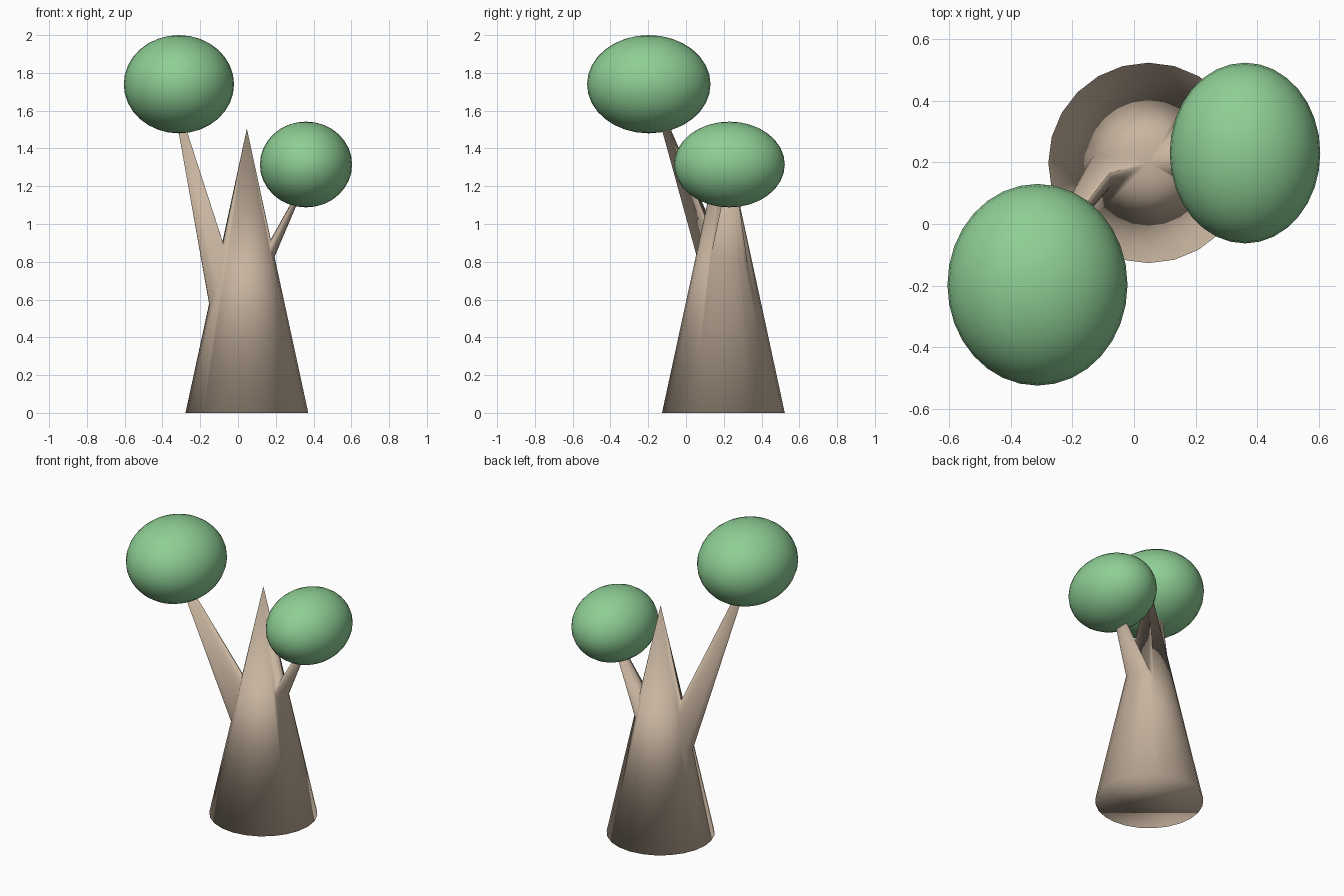
import bpy, bmesh, math
from mathutils import Vector

if "Cube" in bpy.data.objects:
    bpy.data.objects.remove(bpy.data.objects["Cube"])

def material(name, rgb):
    m = bpy.data.materials.new(name)
    m.diffuse_color = (*rgb, 1)
    m.use_nodes = True
    m.node_tree.nodes["Principled BSDF"].inputs["Base Color"].default_value = m.diffuse_color
    return m

bark = material("bark", (0.58, 0.46, 0.35))
green = material("leaf_green", (0.27, 0.62, 0.30))

def leaning_cone(name, base, apex, ra, rb, turn=0, sides=24):
    """Closed cone with an oval, horizontal base and an offset tip."""
    bm = bmesh.new()
    c, s = math.cos(turn), math.sin(turn)
    ring = []
    for i in range(sides):
        a = 2 * math.pi * i / sides
        u, v = ra * math.cos(a), rb * math.sin(a)
        ring.append(bm.verts.new(Vector(base) + Vector((u * c - v * s, u * s + v * c, 0))))
    tip = bm.verts.new(apex)
    bm.faces.new(ring[::-1])
    for i in range(sides):
        bm.faces.new((ring[i], ring[(i + 1) % sides], tip))
    for f in bm.faces:
        f.smooth = True
    me = bpy.data.meshes.new(name)
    bm.to_mesh(me)
    bm.free()
    me.materials.append(bark)
    ob = bpy.data.objects.new(name, me)
    bpy.context.collection.objects.link(ob)
    return ob

# trunk with two branches fused into it
trunk = leaning_cone("trunk", (0.047, 0.198, 0), (0.047, 0.198, 1.505), 0.325, 0.325)
branches = [
    leaning_cone("left_branch", (-0.032, 0.267, 0.45), (-0.37, -0.21, 1.80),
                 0.13, 0.065, math.radians(49)),
    leaning_cone("right_branch", (0.047, 0.217, 0.60), (0.425, 0.245, 1.37),
                 0.135, 0.05, math.radians(90)),
]
bpy.context.view_layer.objects.active = trunk
for b in branches:
    mod = trunk.modifiers.new("join_" + b.name, 'BOOLEAN')
    mod.operation = 'UNION'
    mod.solver = 'EXACT'
    mod.object = b
    bpy.ops.object.modifier_apply(modifier=mod.name)
for b in branches:
    bpy.data.objects.remove(b)

# leaf clumps
def clump(name, centre, radii):
    bpy.ops.mesh.primitive_uv_sphere_add(segments=32, ring_count=16, radius=1, location=centre)
    ob = bpy.context.object
    ob.name = name
    ob.scale = radii
    ob.data.materials.append(green)
    bpy.ops.object.shade_smooth()

clump("left_leaves", (-0.313, -0.197, 1.74), (0.292, 0.327, 0.26))
clump("right_leaves", (0.36, 0.23, 1.315), (0.244, 0.293, 0.227))
